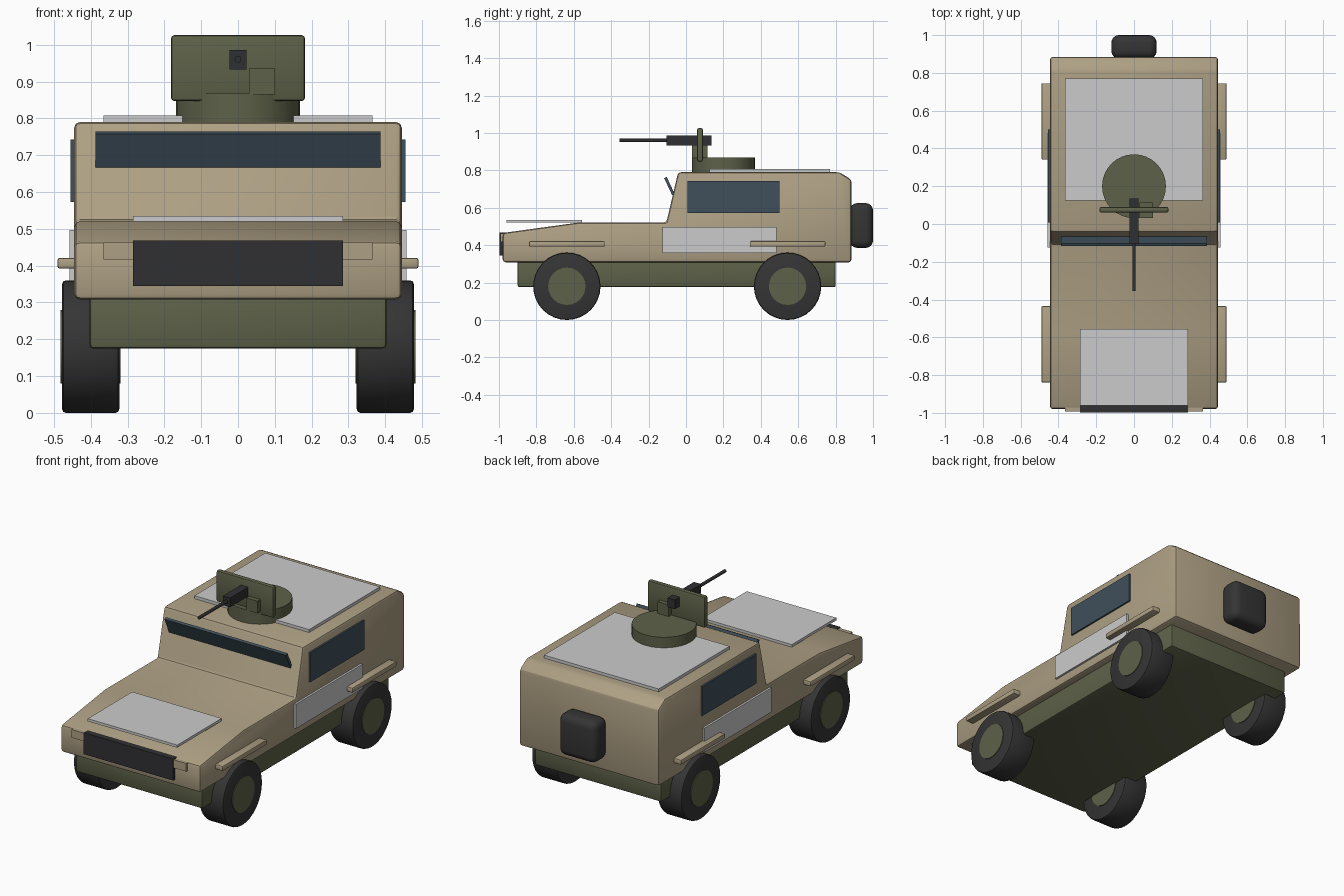
import bpy, bmesh, math
from mathutils import Matrix, Vector

old = bpy.data.objects.get("Cube")
if old:
    bpy.data.objects.remove(old, do_unlink=True)


def material(name, rgb):
    m = bpy.data.materials.new(name)
    m.use_nodes = True
    m.diffuse_color = (*rgb, 1)
    m.node_tree.nodes["Principled BSDF"].inputs["Base Color"].default_value = (*rgb, 1)
    return m


TAN = material("desert tan", (0.42, 0.35, 0.23))
OLIVE = material("olive green", (0.11, 0.12, 0.065))
GREY = material("light grey", (0.60, 0.60, 0.60))
GLASS = material("dark blue glass", (0.05, 0.08, 0.105))
RUBBER = material("black rubber", (0.035, 0.035, 0.035))
METAL = material("gun metal", (0.03, 0.03, 0.033))


def finish(name, bm, mat, bevel=0.0, segments=2):
    """Round the hard edges, then turn the bmesh into a shaded object."""
    bmesh.ops.recalc_face_normals(bm, faces=bm.faces)
    if bevel:
        hard = [e for e in bm.edges if e.calc_face_angle(0) > 0.4]
        bmesh.ops.bevel(bm, geom=hard, offset=bevel, segments=segments,
                        profile=0.5, affect='EDGES', clamp_overlap=True)
    mesh = bpy.data.meshes.new(name)
    bm.to_mesh(mesh)
    bm.free()
    mesh.materials.append(mat)
    ob = bpy.data.objects.new(name, mesh)
    bpy.context.collection.objects.link(ob)
    bpy.ops.object.select_all(action='DESELECT')
    ob.select_set(True)
    bpy.context.view_layer.objects.active = ob
    bpy.ops.object.shade_smooth_by_angle(angle=math.radians(30))
    return ob


def box(name, mat, x, y, z, bevel=0.0, segments=2, tilt=0.0):
    """Box from (min, max) ranges, optionally tilted about the x axis."""
    bm = bmesh.new()
    centre = Vector([(a + b) / 2 for a, b in (x, y, z)])
    size = [b - a for a, b in (x, y, z)]
    mat4 = (Matrix.Translation(centre) @ Matrix.Rotation(math.radians(tilt), 4, 'X')
            @ Matrix.Diagonal((*size, 1)))
    bmesh.ops.create_cube(bm, size=1, matrix=mat4)
    return finish(name, bm, mat, bevel, segments)


def cylinder(name, mat, centre, radius, depth, axis='Z', sides=32, bevel=0.0):
    bm = bmesh.new()
    turn = {'X': Matrix.Rotation(math.pi / 2, 4, 'Y'),
            'Y': Matrix.Rotation(math.pi / 2, 4, 'X'),
            'Z': Matrix.Identity(4)}[axis]
    bmesh.ops.create_cone(bm, cap_ends=True, segments=sides, radius1=radius, radius2=radius,
                          depth=depth, matrix=Matrix.Translation(centre) @ turn)
    return finish(name, bm, mat, bevel)


def extrude_profile(name, mat, profile, half_width, bevel):
    """Side profile of (y, z) points extruded across the width."""
    bm = bmesh.new()
    face = bm.faces.new([bm.verts.new((-half_width, y, z)) for y, z in profile])
    out = bmesh.ops.extrude_face_region(bm, geom=[face])
    moved = [v for v in out["geom"] if isinstance(v, bmesh.types.BMVert)]
    bmesh.ops.translate(bm, verts=moved, vec=(2 * half_width, 0, 0))
    return finish(name, bm, mat, bevel)


def span(a, b, side):
    return tuple(sorted((a * side, b * side)))


# Hull and chassis
extrude_profile("body", TAN, [(-0.98, 0.308), (-0.98, 0.465), (-0.58, 0.52), (-0.105, 0.52),
                              (-0.042, 0.79), (0.82, 0.79), (0.885, 0.75), (0.885, 0.308)],
                0.445, 0.016)
box("chassis", OLIVE, (-0.403, 0.403), (-0.9, 0.8), (0.175, 0.32), 0.01)

# Panels on hood and roof
box("hood_panel", GREY, (-0.285, 0.285), (-0.96, -0.555), (0.52, 0.535))
box("roof_panel", GREY, (-0.365, 0.365), (0.125, 0.77), (0.785, 0.807))

# Front end
box("grille", METAL, (-0.285, 0.285), (-0.997, -0.96), (0.345, 0.468))
box("windshield", GLASS, (-0.387, 0.387), (-0.096, -0.081), (0.665, 0.766), tilt=25)

# Parts repeated on both sides
for side, label in ((1, "left"), (-1, "right")):
    box(f"headlight_{label}", TAN, span(0.285, 0.365, side), (-0.992, -0.96), (0.416, 0.463))
    box(f"side_window_{label}", GLASS, span(0.43, 0.455, side), (0.008, 0.5), (0.573, 0.742))
    box(f"door_panel_{label}", GREY, span(0.43, 0.457, side), (-0.125, 0.483), (0.357, 0.497))
    for end, y in (("front", -0.637), ("rear", 0.543)):
        box(f"{end}_fender_{label}", TAN, span(0.40, 0.49, side), (y - 0.202, y + 0.202),
            (0.392, 0.421), 0.006)
        cylinder(f"{end}_tyre_{label}", RUBBER, (0.4 * side, y, 0.18), 0.18, 0.155, 'X',
                 bevel=0.01)
        cylinder(f"{end}_hub_{label}", OLIVE, (0.4 * side, y, 0.18), 0.1, 0.163, 'X', sides=24)

# Spare wheel on the back
box("spare_wheel", RUBBER, (-0.12, 0.12), (0.876, 1.0), (0.385, 0.625), 0.04, 4)

# Turret, shield and gun
cylinder("turret_ring", OLIVE, (0, 0.2, 0.825), 0.169, 0.085)
box("gun_shield", OLIVE, (-0.182, 0.182), (0.06, 0.09), (0.847, 1.026), 0.009)
box("gun_mount", OLIVE, (0.03, 0.1), (0.033, 0.115), (0.865, 0.935))
box("gun_receiver", METAL, (-0.023, 0.023), (-0.105, 0.135), (0.932, 0.985))
cylinder("gun_barrel", METAL, (0, -0.22, 0.96), 0.009, 0.27, 'Y', sides=16)
